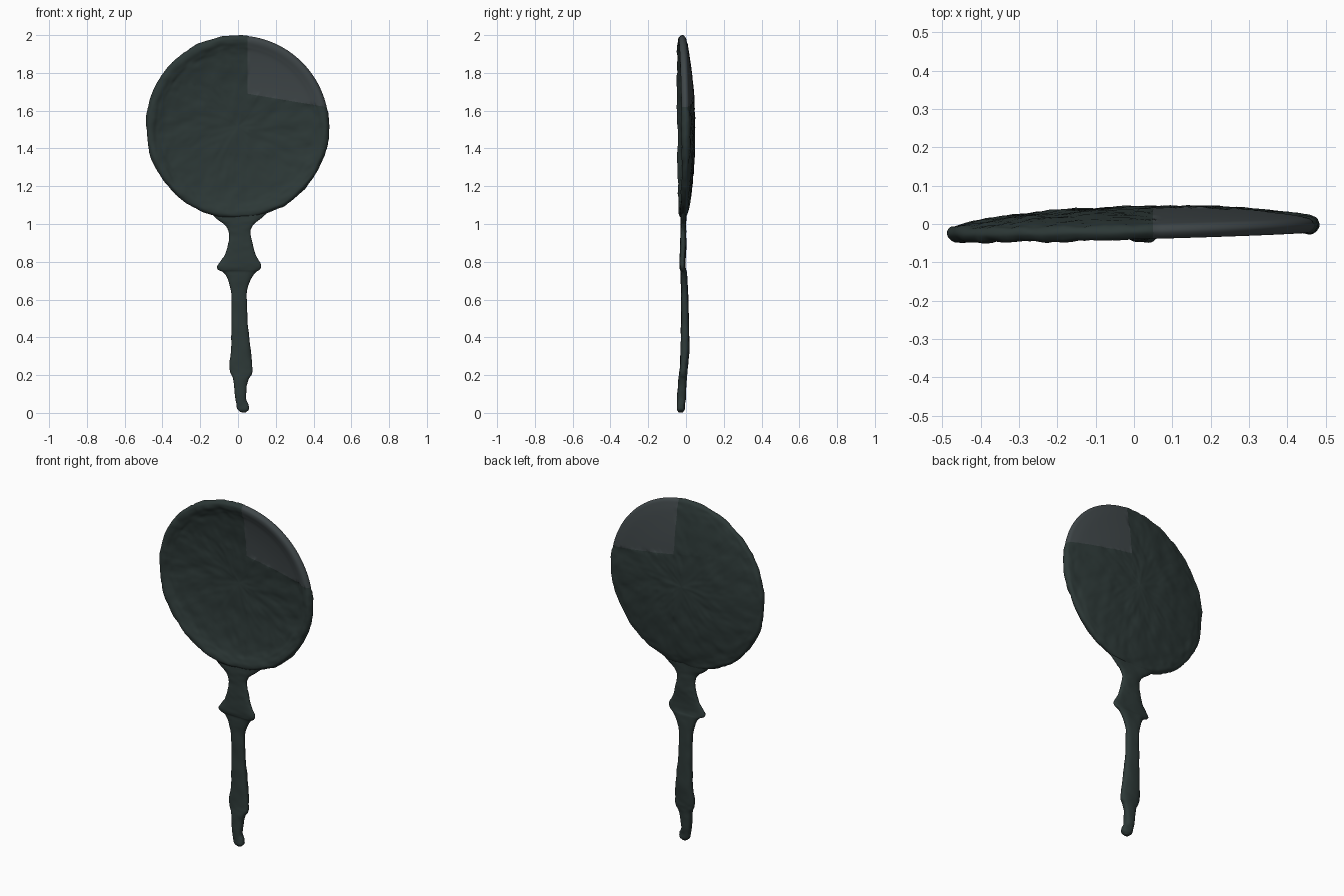
import bpy, bmesh, math
from mathutils import Vector, noise

if "Cube" in bpy.data.objects:
    bpy.data.objects.remove(bpy.data.objects["Cube"])


def material(name, color):
    m = bpy.data.materials.new(name)
    m.diffuse_color = (*color, 1)
    m.use_nodes = True
    m.node_tree.nodes["Principled BSDF"].inputs["Base Color"].default_value = m.diffuse_color
    return m


bronze = material("bronze_patina", (0.026, 0.040, 0.038))
fill = material("grey_repair", (0.050, 0.062, 0.066))


def smooth_path(rows, steps):
    """Catmull-Rom resampling of rows of numbers."""
    out = []
    for i in range(len(rows) - 1):
        p0, p1 = rows[max(i - 1, 0)], rows[i]
        p2, p3 = rows[i + 1], rows[min(i + 2, len(rows) - 1)]
        for s in range(steps):
            t = s / steps
            out.append([b + 0.5 * t * (c - a + t * (2*a - 5*b + 4*c - d + t * (3*(b - c) + d - a)))
                        for a, b, c, d in zip(p0, p1, p2, p3)])
    out.append(list(rows[-1]))
    return out


def skin(bm, rings):
    """Join rings of points into a surface, capping both ends."""
    loops = [[bm.verts.new(p) for p in ring] for ring in rings]
    n = len(loops[0])
    for a, b in zip(loops, loops[1:]):
        for j in range(n):
            bm.faces.new((a[j], a[(j + 1) % n], b[(j + 1) % n], b[j]))
    bm.faces.new(loops[0][::-1])
    bm.faces.new(loops[-1])
    bmesh.ops.recalc_face_normals(bm, faces=bm.faces)


def corrode(bm, amount, skip=lambda p: False):
    """Push the surface in and out along its normals for a corroded look."""
    bm.normal_update()
    moves = []
    for v in bm.verts:
        k = 0 if skip(v.co) else amount
        d = noise.noise(v.co * 14) + 0.6 * noise.noise(v.co * 38 + Vector((5, 3, 1)))
        moves.append((v, v.normal * d * k))
    for v, m in moves:
        v.co += m


def finish(bm, name, mats):
    me = bpy.data.meshes.new(name)
    bm.to_mesh(me)
    bm.free()
    ob = bpy.data.objects.new(name, me)
    bpy.context.collection.objects.link(ob)
    for m in mats:
        me.materials.append(m)
    for p in me.polygons:
        p.use_smooth = True
    return ob


# Mirror disc: shallow dish with raised front rim and bulging back
CZ, SEG = 1.514, 160
profile = [(0.004, 0.012), (0.15, 0.009), (0.29, 0.000), (0.39, -0.014), (0.425, -0.024),
           (0.452, -0.033), (0.472, -0.031), (0.484, -0.015), (0.477, 0.001),
           (0.455, 0.009), (0.40, 0.020), (0.27, 0.036), (0.15, 0.043), (0.004, 0.046)]
rings = []
for r, y in smooth_path(profile, 6):
    ring = []
    for j in range(SEG):
        a = 2 * math.pi * j / SEG
        x, z = r * math.cos(a), r * math.sin(a)
        ring.append((x - 0.003, y + 0.026 * x - 0.014 * max(z, 0), CZ + z))
    rings.append(ring)
bm = bmesh.new()
skin(bm, rings)

# Smooth grey repair in the upper right of the disc
corner, slope = Vector((0.05, 0, 1.69)), Vector((0.17, 0, 1)).normalized()


def in_repair(p):
    return p.x > corner.x and (p - corner).dot(slope) > 0


for normal in (Vector((1, 0, 0)), slope):
    bmesh.ops.bisect_plane(bm, geom=bm.verts[:] + bm.edges[:] + bm.faces[:],
                           plane_co=corner, plane_no=normal)
for f in bm.faces:
    f.material_index = int(in_repair(f.calc_center_median()))
corrode(bm, 0.0055, in_repair)
finish(bm, "mirror_disc", [bronze, fill])

# Handle: height, left edge, right edge, front, back
rows = [(1.065, -0.15, 0.16, -0.026, 0.004), (1.03, -0.115, 0.125, -0.028, 0.002),
        (1.00, -0.075, 0.085, -0.029, 0.000), (0.96, -0.052, 0.066, -0.030, 0.000),
        (0.90, -0.050, 0.076, -0.032, 0.000), (0.845, -0.066, 0.090, -0.034, 0.000),
        (0.785, -0.106, 0.122, -0.036, -0.002), (0.758, -0.107, 0.116, -0.034, 0.000),
        (0.735, -0.068, 0.086, -0.028, 0.005), (0.65, -0.036, 0.050, -0.026, 0.010),
        (0.50, -0.034, 0.050, -0.026, 0.016), (0.36, -0.035, 0.064, -0.028, 0.018),
        (0.25, -0.046, 0.076, -0.033, 0.010), (0.21, -0.040, 0.075, -0.036, 0.006),
        (0.17, -0.022, 0.054, -0.040, 0.003), (0.08, -0.014, 0.042, -0.046, -0.001),
        (0.045, -0.010, 0.058, -0.049, -0.005), (0.018, -0.005, 0.058, -0.049, -0.008),
        (0.003, 0.012, 0.040, -0.040, -0.018)]


def rounded(c):
    return math.copysign(abs(c) ** 0.75, c)


rings = []
for z, x0, x1, y0, y1 in smooth_path(rows, 6):
    ring = []
    for j in range(28):
        a = 2 * math.pi * j / 28
        ring.append(((x0 + x1) / 2 + (x1 - x0) / 2 * rounded(math.cos(a)),
                     (y0 + y1) / 2 + (y1 - y0) / 2 * rounded(math.sin(a)), z))
    rings.append(ring)
bm = bmesh.new()
skin(bm, rings)
corrode(bm, 0.004)
finish(bm, "handle", [bronze])
